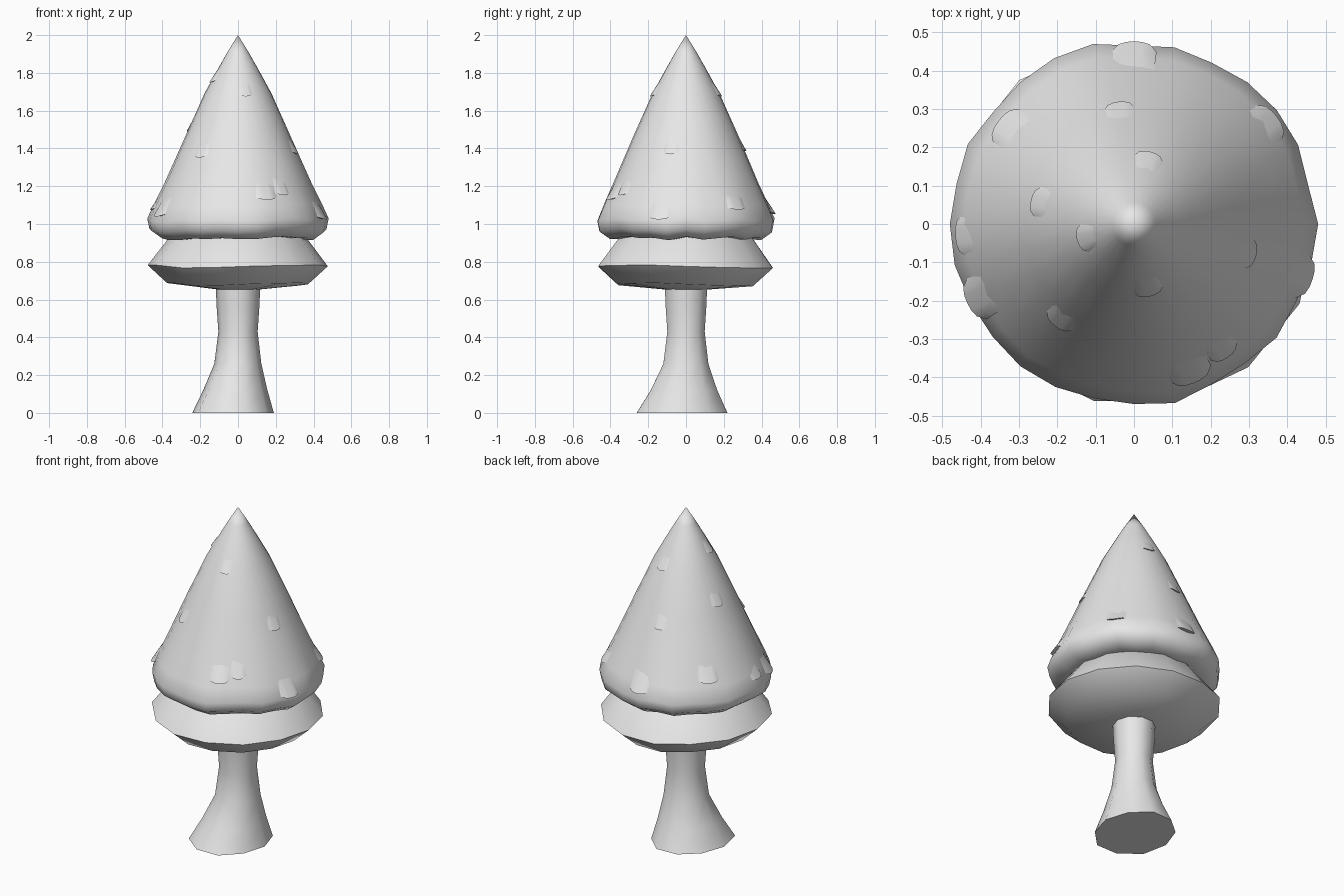
import bpy
import bmesh
import random
from math import sin, cos, pi, atan2, hypot

random.seed(4)
if "Cube" in bpy.data.objects:
    bpy.data.objects.remove(bpy.data.objects["Cube"], do_unlink=True)

grey = bpy.data.materials.new("plain grey")
grey.use_nodes = True
GREY = (0.8, 0.8, 0.8, 1)
grey.diffuse_color = GREY
grey.node_tree.nodes["Principled BSDF"].inputs["Base Color"].default_value = GREY


def finish(name, bm, angle):
    bmesh.ops.recalc_face_normals(bm, faces=bm.faces)
    mesh = bpy.data.meshes.new(name)
    bm.to_mesh(mesh)
    bm.free()
    mesh.materials.append(grey)
    ob = bpy.data.objects.new(name, mesh)
    bpy.context.collection.objects.link(ob)
    bpy.ops.object.select_all(action='DESELECT')
    ob.select_set(True)
    bpy.context.view_layer.objects.active = ob
    bpy.ops.object.shade_smooth_by_angle(angle=angle)
    return ob


def skin(bm, rings, closed=True):
    """Join rows of vertices with quads."""
    for a, b in zip(rings, rings[1:]):
        n = len(a)
        for i in range(n if closed else n - 1):
            j = (i + 1) % n
            bm.faces.new((a[i], a[j], b[j], b[i]))


def lathe(name, profile, sides, angle, shape=None):
    """Spin (radius, z) points; shape may shift each point."""
    bm = bmesh.new()
    rings = []
    for k, (r, z) in enumerate(profile):
        ring = []
        for i in range(sides):
            a = 2 * pi * i / sides
            p = (r * cos(a), r * sin(a), z)
            ring.append(bm.verts.new(shape(p, k, i) if shape else p))
        rings.append(ring)
    skin(bm, rings)
    bm.faces.new(rings[0])
    bm.faces.new(rings[-1])
    bmesh.ops.remove_doubles(bm, verts=bm.verts, dist=0.0005)
    return finish(name, bm, angle)


# Trunk: flared, slightly lopsided foot
foot = [random.uniform(0.94, 1.06) for _ in range(10)]


def trunk_shape(p, k, i):
    x, y, z = p
    t = max(0, 1 - z / 0.27)
    f = 1 + (foot[i] - 1) * t
    return (x * f * (1 - 0.08 * t) - 0.024 * t, y * f * (1 + 0.04 * t) - 0.015 * t, z)


lathe("trunk", [(0.24, 0), (0.18, 0.12), (0.125, 0.26), (0.104, 0.43),
                (0.113, 0.56), (0.12, 0.72)], 10, 0.8, trunk_shape)

# Lower foliage: wide faceted disc with a shallow underside
low_wave = [random.uniform(-0.012, 0.012) for _ in range(14)]


def low_shape(p, k, i):
    x, y, z = p
    f = 1 + low_wave[i] * (2 if k == 1 else 1)
    return (x * f, y * f, z + (low_wave[i] if k in (1, 2) else 0))


lathe("lower_foliage", [(0.08, 0.65), (0.37, 0.68), (0.475, 0.775),
                        (0.36, 0.93), (0.25, 1.0)], 14, 0.75, low_shape)

# Upper foliage: tall cone with an uneven rolled hem
CONE = [(0.0, 2.0), (0.056, 1.91), (0.118, 1.8), (0.178, 1.69), (0.285, 1.45),
        (0.385, 1.22), (0.44, 1.1), (0.473, 1.02), (0.462, 0.965),
        (0.405, 0.925), (0.33, 0.925), (0.22, 0.96)]
SIDES = 28
hem = [random.uniform(-1, 1) for _ in range(SIDES)]


def cone_shape(p, k, i):
    x, y, z = p
    w = {5: 0.3, 6: 0.7, 7: 1, 8: 1, 9: 1, 10: 0.6}.get(k, 0)
    f = 1 + 0.02 * w * hem[i]
    return (x * f, y * f, z + 0.012 * w * hem[(i * 5) % SIDES])


lathe("upper_foliage", CONE, SIDES, 1.0, cone_shape)


def cone_radius(z):
    for (r0, z0), (r1, z1) in zip(CONE, CONE[1:]):
        if z1 <= z <= z0:
            return r0 + (r1 - r0) * (z0 - z) / (z0 - z1)
    return CONE[9][0]


def cone_height(r):
    for (r0, z0), (r1, z1) in zip(CONE[:8], CONE[1:8]):
        if r0 <= r <= r1:
            return z0 + (z1 - z0) * (r - r0) / (r1 - r0)
    return 1.0


# Needle tufts: thin flaps that lift off the cone and end in a small ledge
def tuft(bm, x, y, width, lift):
    r = hypot(x, y)
    mid, low = atan2(y, x), cone_height(r)
    rows = []
    for rise, out in ((0.1, -0.006), (0.045, 0.45), (0, 1), (0.004, -0.01)):
        row = []
        for c in range(7):
            u = c / 3 - 1
            a = mid + u * width / (2 * r)
            z = low + rise + 0.012 * u * u
            bulge = lift * out * (1 - u ** 4) - 0.002 if out > 0 else out
            rad = cone_radius(z) + bulge
            row.append(bm.verts.new((rad * cos(a), rad * sin(a), z)))
        rows.append(row)
    skin(bm, rows, closed=False)


SMALL = [(0.04, 0.18), (-0.04, 0.31), (-0.26, 0.06), (-0.14, -0.04),
         (0.04, -0.18), (-0.2, -0.26), (0.31, -0.08), (0.24, -0.34)]
LARGE = [(-0.34, 0.26), (0.36, 0.27), (0.15, -0.4), (-0.42, -0.2),
         (0.45, -0.14), (-0.45, -0.03), (0.0, 0.46)]
bm = bmesh.new()
for x, y in SMALL:
    tuft(bm, x, y, 0.085, 0.011)
for x, y in LARGE:
    tuft(bm, x, y, 0.12, 0.018)
finish("needle_tufts", bm, 0.7)
